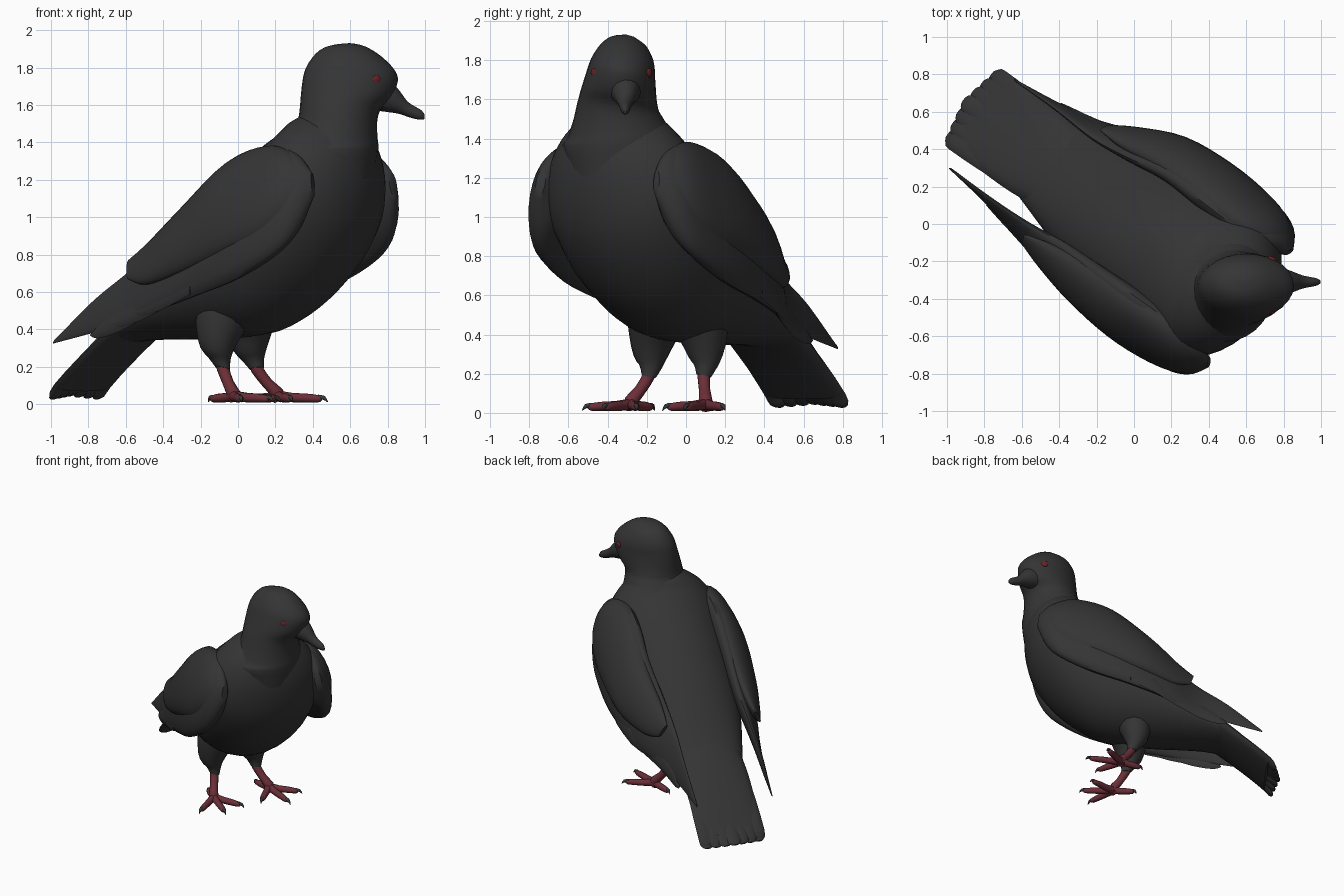
import bpy, bmesh, math
from mathutils import Vector

if "Cube" in bpy.data.objects:
    bpy.data.objects.remove(bpy.data.objects["Cube"])

HEADING = math.radians(-36)


def mat(name, col):
    m = bpy.data.materials.new(name)
    m.diffuse_color = (*col, 1)
    m.use_nodes = True
    m.node_tree.nodes["Principled BSDF"].inputs["Base Color"].default_value = m.diffuse_color
    return m


GREY = mat("charcoal_feathers", (0.035, 0.035, 0.035))
RED = mat("dull_red_skin", (0.145, 0.028, 0.039))
EYE = mat("eye_red", (0.15, 0.015, 0.022))
CLAW = mat("claw_dark", (0.035, 0.04, 0.037))


def body_frame(u, v, z):
    """u runs forward along the bird, v to its left."""
    c, s = math.cos(HEADING), math.sin(HEADING)
    return Vector((u * c - v * s, u * s + v * c, z))


def wing_frame(s, u, v, z):
    """The left wing is folded closer to the tail than the right one."""
    if s > 0:
        v -= .09 * min(max((-u - .1) / .3, 0), 1)
    return body_frame(u, s * v, z)


def spline(a, b, c, d, t):
    return 0.5 * (2 * b + (c - a) * t + (2 * a - 5 * b + 4 * c - d) * t * t
                  + (3 * b - a - 3 * c + d) * t ** 3)


def loft(name, stations, material, sides=20, steps=3):
    """Skin over ellipses; a station is (edge point, opposite edge, half thickness)."""
    n = len(stations)
    fine = []
    for i in range(n - 1):
        q = [stations[min(max(i + k, 0), n - 1)] for k in (-1, 0, 1, 2)]
        for k in range(steps):
            fine.append([spline(*(p[j] for p in q), k / steps) for j in range(3)])
    fine.append(stations[-1])
    mids = [(a + b) / 2 for a, b, w in fine]
    bm = bmesh.new()
    rings = []
    for i, (a, b, w) in enumerate(fine):
        tangent = mids[min(i + 1, len(mids) - 1)] - mids[max(i - 1, 0)]
        across = (a - b) / 2
        side = across.cross(tangent).normalized() * max(w, 0.002)
        rings.append([bm.verts.new(mids[i] + across * math.cos(t) + side * math.sin(t))
                      for t in (2 * math.pi * k / sides for k in range(sides))])
    for r, s in zip(rings, rings[1:]):
        for k in range(sides):
            j = (k + 1) % sides
            bm.faces.new((r[k], r[j], s[j], s[k]))
    bm.faces.new(rings[0])
    bm.faces.new(rings[-1])
    bmesh.ops.recalc_face_normals(bm, faces=bm.faces)
    me = bpy.data.meshes.new(name)
    bm.to_mesh(me)
    bm.free()
    me.materials.append(material)
    ob = bpy.data.objects.new(name, me)
    bpy.context.collection.objects.link(ob)
    return ob


def tube(name, pts, material, sides=10):
    d = Vector(pts[-1][0]) - Vector(pts[0][0])
    across = d.cross(Vector((0.3, 0.2, 1)) if abs(d.z) < 0.1 else Vector((0, 1, 0))).normalized()
    return loft(name, [(Vector(p) + across * r, Vector(p) - across * r, r) for p, r in pts],
                material, sides, 2)


# Body from tail coverts to lower neck: back u, z / belly u, z / half width
body = [(-.74, .40, -.70, .33, .20), (-.5, .64, -.5, .345, .27), (-.25, .93, -.15, .35, .36),
        (0, 1.19, .22, .385, .42), (.18, 1.34, .49, .53, .445), (.28, 1.41, .68, .72, .45),
        (.35, 1.45, .80, .93, .43), (.385, 1.48, .845, 1.16, .375), (.42, 1.52, .83, 1.36, .28),
        (.49, 1.56, .76, 1.5, .15)]
loft("body", [(body_frame(a, 0, b), body_frame(c, 0, d), w) for a, b, c, d, w in body], GREY, 32, 4)

# Head and neck, turned toward +x: z, back x, front x, middle y, half width
head = [(1.2, .33, .73, -.35, .24), (1.36, .22, .75, -.34, .29), (1.44, .27, .745, -.345, .255),
        (1.52, .318, .745, -.35, .22), (1.58, .33, .765, -.348, .204),
        (1.64, .335, .82, -.342, .192), (1.73, .345, .855, -.33, .175), (1.79, .36, .835, -.318, .162),
        (1.85, .395, .775, -.305, .135), (1.9, .455, .70, -.292, .088), (1.925, .56, .63, -.285, .02)]
loft("head", [(Vector((a, y, z)), Vector((b, y, z)), w) for z, a, b, y, w in head], GREY, 28, 3)

# Beak: x, top z, bottom z, half width
beak = [(.74, 1.75, 1.57, .09), (.82, 1.72, 1.56, .068), (.865, 1.675, 1.552, .05),
        (.905, 1.62, 1.538, .035), (.95, 1.59, 1.525, .026), (.98, 1.573, 1.522, .019),
        (.998, 1.55, 1.525, .006)]
loft("beak", [(Vector((x, -.31, t)), Vector((x, -.31, b)), w) for x, t, b, w in beak], GREY, 14, 2)

# Eyes, barely raised from the head
for s in (-1, 1):
    bpy.ops.mesh.primitive_uv_sphere_add(segments=12, ring_count=8, radius=.027,
                                         location=(.74, -.329 + s * .141, 1.735))
    o = bpy.context.object
    o.name = "eye"
    o.scale = (1, .45, .9)
    o.rotation_euler.z = -s * .5
    o.data.materials.append(EYE)

# Wing shell and covert layer: upper u, v, z / lower u, v, z / half thickness
wing = [(.75, .36, 1.24, .77, .37, 1.11, .025), (.64, .34, 1.34, .71, .44, .93, .085),
        (.48, .31, 1.38, .6, .49, .8, .10), (.22, .31, 1.32, .36, .51, .67, .105),
        (-.02, .31, 1.13, .08, .50, .58, .085), (-.25, .31, .91, -.2, .47, .5, .06),
        (-.45, .33, .73, -.45, .42, .43, .032),
        (-.7, .34, .56, -.72, .37, .375, .016), (-.96, .335, .35, -.975, .34, .325, .005)]
covert = [(.72, .37, 1.25, .74, .40, 1.1, .04), (.6, .34, 1.35, .65, .46, .97, .098),
          (.44, .32, 1.38, .5, .50, .87, .118), (.2, .32, 1.3, .26, .52, .79, .12),
          (-.08, .33, 1.07, -.02, .51, .70, .09), (-.30, .36, .88, -.27, .47, .64, .05),
          (-.44, .39, .77, -.41, .44, .67, .015)]
for s, lab in ((1, "left"), (-1, "right")):
    for nm, rows in (("wing", wing), ("wing_coverts", covert)):
        loft(f"{lab}_{nm}", [(wing_frame(s, a, b, c), wing_frame(s, d, e, f), w)
                             for a, b, c, d, e, f, w in rows], GREY, 24, 4)
    # Stepped flight feathers along the lower wing edge
    for i in range(3):
        u, z = .08 - .17 * i, .65 - .06 * i
        blade = [(0, .09, .012), (-.2, .10, .016), (-.36, .07, .01), (-.42, .015, .004)]
        loft(f"{lab}_flight_feather",
             [(wing_frame(s, u + d, .51 - .035 * i + d * .16, z + d * .36 + h * .7),
               wing_frame(s, u + d - .02, .52 - .035 * i + d * .16, z + d * .36 - h * .7), w)
              for d, h, w in blade], GREY, 10, 2)

# Tail core and overlapping feathers: u, z, half width, half thickness
tail = [(-.45, .56, .23, .09), (-.65, .42, .25, .065), (-.85, .255, .25, .045), (-1.03, .09, .245, .028)]
loft("tail_core", [(body_frame(u, h, z), body_frame(u, -h, z), w) for u, z, h, w in tail], GREY, 20, 3)
for i in range(-3, 4):
    v = i * .066
    drop = .005 * abs(i)
    end = .013 * abs(i)
    rows = [(-.6, .485, .04, .012), (-.85, .275, .055, .018), (-1.03, .112, .06, .018),
            (-1.105 + end, .06, .05, .014), (-1.125 + end, .046, .022, .006)]
    loft("tail_feather", [(body_frame(u, v + h, z - drop), body_frame(u, v - h, z - drop), w)
                          for u, z, h, w in rows], GREY, 10, 2)

# Legs and feet: ankle, foot centre, then toe tips (hind toe last)
feet = {"right": (-1, (-.08, -.19), (-.025, -.28),
                  [(.02, -.53), (.19, -.43), (.23, -.25), (-.16, -.16)]),
        "left": (1, (.10, .09), (.21, .10),
                 [(.29, -.12), (.48, -.01), (.44, .2), (.04, .15)])}
for lab, (s, (ax, ay), (fx, fy), tips) in feet.items():
    hx, hy = ax - .03, ay + .01

    # Feathered thigh, sinking into the belly
    def thigh(dx, inward, z):
        return Vector((hx + dx, hy, z)) - s * inward * Vector((.588, .809, 0))
    tube(f"{lab}_thigh", [(thigh(.05, .10, .66), .15), (thigh(.02, .045, .5), .16),
                          (thigh(0, .01, .38), .12), (thigh(-.005, 0, .29), .088),
                          (thigh(.01, 0, .24), .06), ((ax, ay, .19), .038)], GREY, 16)
    # Bare shank
    tube(f"{lab}_shank", [((ax - .01, ay, .24), .035), ((ax, ay, .19), .033),
                          (((ax + fx) / 2, (ay + fy) / 2, .115), .03),
                          ((fx, fy, .06), .036), ((fx + .01, fy, .02), .03)], RED)
    for tx, ty in tips:
        def along(t, z):
            return (fx + (tx - fx) * t, fy + (ty - fy) * t, z)
        tube(f"{lab}_toe", [(along(0, .045), .03), (along(.3, .036), .025), (along(.55, .034), .024),
                            (along(.82, .03), .019), (along(.88, .03), .008)], RED)
        tube(f"{lab}_claw", [(along(.8, .038), .014), (along(.92, .035), .011),
                             (along(1, .012), .002)], CLAW, 8)

# Smooth shading with crisp feather edges
bpy.ops.object.select_all(action='SELECT')
bpy.context.view_layer.objects.active = bpy.data.objects["body"]
bpy.ops.object.shade_smooth_by_angle(angle=math.radians(45))
